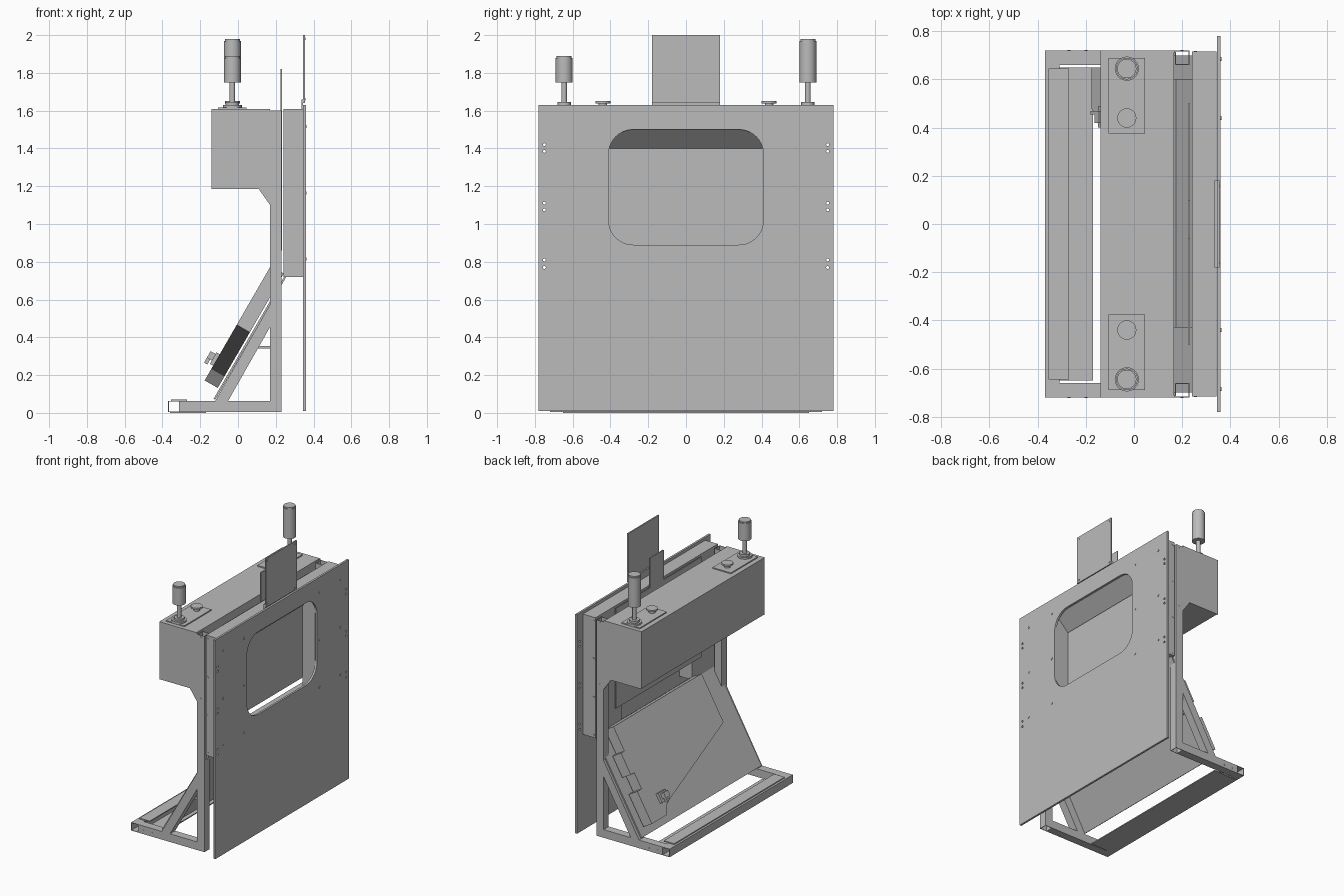
import bpy, bmesh, math
from mathutils import Matrix, Vector

cube = bpy.data.objects.get("Cube")
if cube:
    bpy.data.objects.remove(cube, do_unlink=True)


def material(name, rgb):
    m = bpy.data.materials.new(name)
    m.use_nodes = True
    m.diffuse_color = (*rgb, 1)
    m.node_tree.nodes["Principled BSDF"].inputs["Base Color"].default_value = (*rgb, 1)
    return m


GREY = material("plain grey", (0.5, 0.5, 0.5))


def finish(name, bm, smooth=False):
    bmesh.ops.recalc_face_normals(bm, faces=bm.faces)
    mesh = bpy.data.meshes.new(name)
    bm.to_mesh(mesh)
    bm.free()
    mesh.materials.append(GREY)
    ob = bpy.data.objects.new(name, mesh)
    bpy.context.collection.objects.link(ob)
    if smooth:
        bpy.ops.object.select_all(action='DESELECT')
        ob.select_set(True)
        bpy.context.view_layer.objects.active = ob
        bpy.ops.object.shade_smooth_by_angle()
    return ob


def add_box(bm, x, y, z):
    size = Matrix.Diagonal((x[1] - x[0], y[1] - y[0], z[1] - z[0], 1))
    centre = Matrix.Translation((sum(x) / 2, sum(y) / 2, sum(z) / 2))
    return bmesh.ops.create_cube(bm, size=1, matrix=centre @ size)["verts"]


def box(name, x, y, z):
    bm = bmesh.new()
    add_box(bm, x, y, z)
    return finish(name, bm)


def tube(name, x, y, z, axis):
    # Open-ended hollow square tube
    bm = bmesh.new()
    add_box(bm, x, y, z)
    bm.normal_update()
    ends = [f for f in bm.faces if abs(f.normal[axis]) > 0.9]
    bmesh.ops.delete(bm, geom=ends, context='FACES_ONLY')
    ob = finish(name, bm)
    wall = ob.modifiers.new("wall", 'SOLIDIFY')
    wall.thickness, wall.offset = 0.005, -1
    return ob


def prism(name, points, vec):
    bm = bmesh.new()
    face = bm.faces.new([bm.verts.new(p) for p in points])
    top = bmesh.ops.extrude_face_region(bm, geom=[face])["geom"]
    bmesh.ops.translate(bm, vec=vec, verts=[v for v in top if isinstance(v, bmesh.types.BMVert)])
    return finish(name, bm)


def add_cyl(bm, pos, r, h, axis='Z', sides=24):
    rot = {'X': Matrix.Rotation(math.pi / 2, 4, 'Y'),
           'Y': Matrix.Rotation(math.pi / 2, 4, 'X'), 'Z': Matrix()}[axis]
    bmesh.ops.create_cone(bm, cap_ends=True, segments=sides, radius1=r, radius2=r, depth=h,
                          matrix=Matrix.Translation(pos) @ rot)


def stack(name, x, y, rings):
    # Upright turned part from (bottom, top, radius) rings
    bm = bmesh.new()
    for lo, hi, r in rings:
        add_cyl(bm, (x, y, (lo + hi) / 2), r, hi - lo)
    return finish(name, bm, True)


# Front panel with rounded window and drilled side holes
panel = box("front_panel", (0.345, 0.36), (-0.78, 0.78), (0.01, 1.63))
bm = bmesh.new()
add_box(bm, (0.3, 0.4), (-0.41, 0.41), (0.89, 1.5))
edges = [e for e in bm.edges if abs(e.verts[0].co.x - e.verts[1].co.x) > 0.05]
bmesh.ops.bevel(bm, geom=edges, offset=0.13, segments=10, affect='EDGES', profile=0.5)
for side in (-1, 1):
    for z in (1.42, 1.385, 1.11, 1.075, 0.81, 0.77):
        add_cyl(bm, (0.35, side * 0.75, z), 0.008, 0.1, 'X', 12)
cutter = finish("panel_cutter", bm)
cut = panel.modifiers.new("openings", 'BOOLEAN')
cut.operation, cut.object, cut.solver = 'DIFFERENCE', cutter, 'EXACT'
bpy.context.view_layer.objects.active = panel
bpy.ops.object.modifier_apply(modifier=cut.name)
bpy.data.objects.remove(cutter, do_unlink=True)

# Screw heads
bm = bmesh.new()
for side in (-1, 1):
    for z in (1.515, 1.165, 0.815):
        for y in (0.44, 0.685):
            add_cyl(bm, (0.361, side * y, z), 0.008, 0.004, 'X', 12)
    for z in (0.74, 1.02, 1.305, 1.585):
        add_cyl(bm, (0.255, side * 0.716, z), 0.006, 0.004, 'Y', 12)
    for x, z in ((0.2, 1.585), (0.2, 1.13), (-0.27, 0.03), (-0.2, 0.03)):
        add_cyl(bm, (x, side * 0.721, z), 0.006, 0.004, 'Y', 12)
    for z in (1.66, 1.98):
        add_cyl(bm, (0.356, side * 0.16, z), 0.007, 0.004, 'X', 12)
finish("screw_heads", bm)

# Top sign plate and sliding door with its pull tab
box("top_plate", (0.345, 0.355), (-0.18, 0.18), (1.64, 2.0))
box("top_plate_bracket", (0.335, 0.345), (-0.18, 0.18), (1.58, 1.66))
box("sliding_door", (0.224, 0.232), (-0.5, 0.5), (0.86, 1.6))
box("door_pull_tab", (0.224, 0.232), (-0.06, 0.1), (1.6, 1.82))

# Window housing: side channels and a header with sloped underside
for side, label in ((1, "left"), (-1, "right")):
    box("housing_" + label, (0.24, 0.343), sorted((side * 0.412, side * 0.715)), (0.72, 1.61))
header = [(0.24, 1.61), (0.343, 1.61), (0.343, 1.5), (0.24, 1.4)]
prism("housing_header", [(x, -0.412, z) for x, z in header], (0, 0.824, 0))

# Upper cabinet with end plates
box("cabinet", (-0.14, 0.165), (-0.712, 0.712), (1.19, 1.61))
end = [(-0.14, 1.61), (-0.14, 1.185), (0.11, 1.185), (0.17, 1.1), (0.17, 1.61)]
for y, label in ((0.712, "left"), (-0.72, "right")):
    prism("cabinet_end_" + label, [(x, y, z) for x, z in end], (0, 0.008, 0))

# Sloped frame: s runs up the slope, n points away from it
ORIGIN = Vector((-0.12, 0, 0.07))
UP = Vector((0.5, 0, 0.866))
OUT = Vector((-0.866, 0, 0.5))


def slope(s, y, n):
    return ORIGIN + UP * s + OUT * n + Vector((0, y, 0))


def slope_prism(name, outline, n, thick):
    return prism(name, [slope(s, y, n) for s, y in outline], OUT * thick)


def strip(s0, s1, y0, y1):
    return [(s0, y0), (s1, y0), (s1, y1), (s0, y1)]


# Base frame, columns and struts
tube("base_front_tube", (-0.37, -0.31), (-0.72, 0.72), (0.004, 0.064), 1)
for side, label in ((1, "left"), (-1, "right")):
    y = sorted((side * 0.66, side * 0.72))
    tube("base_side_" + label, (-0.31, 0.17), y, (0.004, 0.064), 0)
    tube("column_" + label, (0.17, 0.23), y, (0.004, 1.6), 2)
    strut = [(-0.12, 0.064), (0.17, 0.575), (0.17, 0.455), (-0.052, 0.064)]
    prism("strut_" + label, [(x, y[0], z) for x, z in strut], (0, 0.06, 0))
    box("strut_tab_" + label, (0.1, 0.17), sorted((side * 0.64, side * 0.66)), (0.34, 0.355))
box("base_floor_strip", (-0.36, -0.17), (-0.65, 0.65), (0, 0.008))
box("base_ledge", (-0.355, -0.27), (-0.645, 0.645), (0.064, 0.072))

# Sloped back plate and the angled chute on it
slope_prism("sloped_plate", strip(0, 0.76, -0.7, 0.7), 0, 0.01)
slope_prism("sloped_chute", [(0.76, 0.6), (0.76, -0.43), (0.4, -0.43), (0.13, 0.42),
                             (0.06, 0.48), (0.06, 0.65), (0.3, 0.65), (0.3, 0.6)], 0.02, 0.08)
slope_prism("chute_side_tab", strip(0.42, 0.58, 0.6, 0.64), 0.02, 0.08)

# Small latch on the chute
slope_prism("latch_base", strip(0.15, 0.22, 0.4, 0.49), 0.1, 0.02)
slope_prism("latch_body", strip(0.17, 0.21, 0.42, 0.47), 0.12, 0.03)
slope_prism("latch_lever", strip(0.14, 0.2, 0.455, 0.47), 0.13, 0.02)

# Control plates, push buttons and signal lamps on the cabinet
for side, top, label in ((1, 1.98, "left"), (-1, 1.89, "right")):
    box("control_plate_" + label, (-0.105, 0.045), sorted((side * 0.375, side * 0.69)), (1.61, 1.618))
    stack("push_button_" + label, -0.03, side * 0.44,
          [(1.618, 1.638, 0.022), (1.638, 1.65, 0.04)])
    lamp = [(1.618, 1.63, 0.05), (1.63, 1.645, 0.035), (1.645, 1.75, 0.015),
            (1.75, top - 0.01, 0.045), (top - 0.01, top, 0.04)]
    stack("signal_lamp_" + label, -0.03, side * 0.645, lamp)
